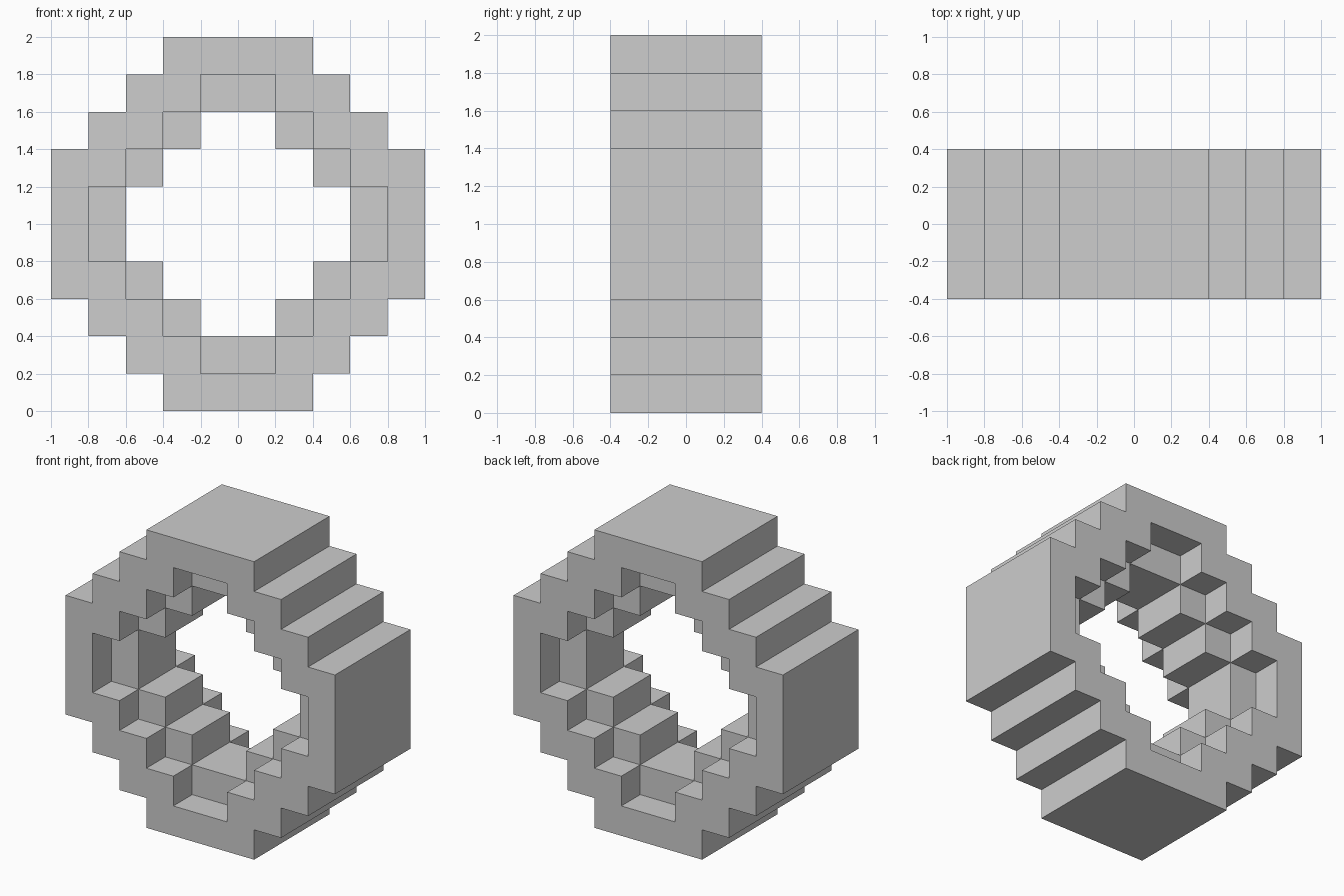
import bpy
import bmesh

if "Cube" in bpy.data.objects:
    bpy.data.objects.remove(bpy.data.objects["Cube"], do_unlink=True)

# Plain grey material
grey = bpy.data.materials.new("light_grey")
grey.use_nodes = True
colour = (0.61, 0.61, 0.61, 1.0)
grey.diffuse_color = colour
grey.node_tree.nodes["Principled BSDF"].inputs["Base Color"].default_value = colour

# Quarter staircases from the +x side up to the top, relative to the ring centre
OUTER = [(1, .4), (.8, .4), (.8, .6), (.6, .6), (.6, .8), (.4, .8), (.4, 1)]
RECESS = [(x - .2, z - .2) for x, z in OUTER]
# Repeated end points pair this shorter staircase with the recess corners
HOLE = [(.6, .2), (.6, .2), (.4, .2), (.4, .4), (.2, .4), (.2, .6), (.2, .6)]
HALF_DEPTH, RECESS_Y, CENTRE_Z = .4, .2, 1.0


def full_outline(quarter):
    """Mirror a quarter staircase into a closed outline."""
    back = quarter[::-1]
    return (quarter + [(-x, z) for x, z in back]
            + [(-x, -z) for x, z in quarter] + [(x, -z) for x, z in back])


# Loops around the ring's cross-section: front rim, recess, hole, recess, back rim
sections = [(OUTER, -HALF_DEPTH), (RECESS, -HALF_DEPTH), (RECESS, -RECESS_Y),
            (HOLE, -RECESS_Y), (HOLE, RECESS_Y), (RECESS, RECESS_Y),
            (RECESS, HALF_DEPTH), (OUTER, HALF_DEPTH)]

bm = bmesh.new()
loops = [[bm.verts.new((x, y, z + CENTRE_Z)) for x, z in full_outline(quarter)]
         for quarter, y in sections]

# Loft each loop to the next, closing back onto the first
for k, a in enumerate(loops):
    b = loops[(k + 1) % len(loops)]
    for i in range(len(a)):
        j = (i + 1) % len(a)
        bm.faces.new((a[i], a[j], b[j], b[i]))

# Merge the paired corners and tidy
bmesh.ops.remove_doubles(bm, verts=bm.verts[:], dist=1e-4)
bmesh.ops.dissolve_degenerate(bm, dist=1e-5, edges=bm.edges[:])
bmesh.ops.recalc_face_normals(bm, faces=bm.faces[:])

mesh = bpy.data.meshes.new("stepped_ring")
bm.to_mesh(mesh)
bm.free()
mesh.materials.append(grey)
ring = bpy.data.objects.new("stepped_ring", mesh)
bpy.context.collection.objects.link(ring)
